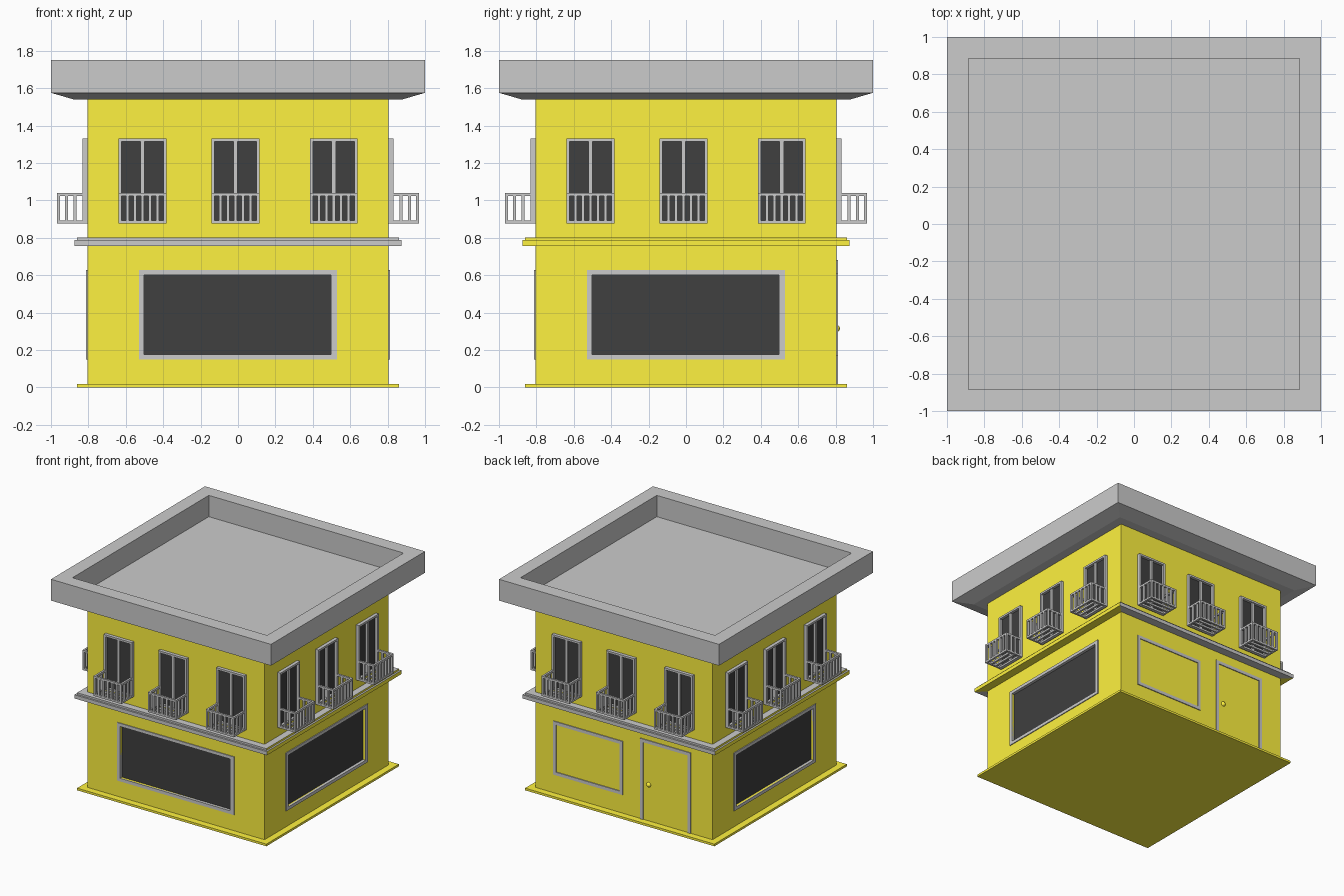
import bpy, bmesh, math
from mathutils import Matrix, Vector

if "Cube" in bpy.data.objects:
    bpy.data.objects.remove(bpy.data.objects["Cube"])


def material(name, rgb):
    m = bpy.data.materials.new(name)
    m.diffuse_color = (*rgb, 1)
    m.use_nodes = True
    m.node_tree.nodes["Principled BSDF"].inputs["Base Color"].default_value = m.diffuse_color
    return m


YELLOW = material("yellow_paint", (1.0, 0.89, 0.05))
BLACK = material("dark_glass", (0.05, 0.05, 0.05))
GREY = material("grey_trim", (0.8, 0.8, 0.8))
WALL = 0.805


def finish(name, bm, *mats):
    bmesh.ops.recalc_face_normals(bm, faces=bm.faces)
    me = bpy.data.meshes.new(name)
    bm.to_mesh(me)
    bm.free()
    for m in mats:
        me.materials.append(m)
    ob = bpy.data.objects.new(name, me)
    bpy.context.collection.objects.link(ob)
    return ob


def boxes(name, items, mat, side=0):
    """Boxes (u0, u1, depth0, depth1, z0, z1) on a facade; side counts quarter turns from the front."""
    bm = bmesh.new()
    for u0, u1, d0, d1, z0, z1 in items:
        lo, hi = Vector((u0, -d1, z0)), Vector((u1, -d0, z1))
        size = hi - lo
        bmesh.ops.create_cube(bm, size=1, matrix=Matrix.Translation((lo + hi) / 2) @ Matrix.Diagonal((*size, 1)))
    bm.transform(Matrix.Rotation(side * math.pi / 2, 4, 'Z'))
    return finish(name, bm, mat)


def square_rings(name, profile, *mats):
    """Square lathe: (half width, z) profile points, capped at both ends."""
    bm = bmesh.new()
    rings = [[bm.verts.new((x * r, y * r, z)) for x, y in ((-1, -1), (1, -1), (1, 1), (-1, 1))]
             for r, z in profile]
    for a, b in zip(rings, rings[1:]):
        for i in range(4):
            j = (i + 1) % 4
            bm.faces.new((a[i], a[j], b[j], b[i]))
    bm.faces.new(rings[0][::-1])
    bm.faces.new(rings[-1])
    return finish(name, bm, *mats)


def frame(u0, u1, z0, z1, l, r, b, t, d0, d1):
    """Four bars around an opening with border widths left, right, bottom, top."""
    return [(u0, u0 + l, d0, d1, z0, z1), (u1 - r, u1, d0, d1, z0, z1),
            (u0 + l, u1 - r, d0, d1, z1 - t, z1)] + (
            [(u0 + l, u1 - r, d0, d1, z0, z0 + b)] if b else [])


# Walls, base plate and parapet roof
walls = square_rings("walls", [(WALL, 0.01), (WALL, 1.56)], YELLOW)
square_rings("base_plate", [(0.86, 0), (0.86, 0.018)], YELLOW)
square_rings("roof", [(0.88, 1.54), (1, 1.575), (1, 1.75), (0.885, 1.75), (0.885, 1.575)])

# Stepped band between the floors, painted yellow on the two sides
band = square_rings("floor_band", [(0.8, 0.757), (0.875, 0.757), (0.875, 0.787), (0.86, 0.787),
                                   (0.86, 0.802), (0.8, 0.802)], GREY, YELLOW)
for p in band.data.polygons:
    if abs(p.center.x) > 0.5 and p.normal.z < 0.5:
        p.material_index = 1

# Ground floor openings: (side, name, u0, u1, z0, z1, left, right, bottom, top border)
openings = [(s, n + "_window", -0.53, 0.53, 0.15, 0.627, 0.027, 0.033, 0.026, 0.026)
            for s, n in ((0, "front"), (1, "right"), (3, "left"))]
openings += [(2, "back_window", -0.64, -0.01, 0.17, 0.61, 0.026, 0.026, 0.026, 0.026),
             (2, "door", 0.15, 0.61, 0.018, 0.68, 0.026, 0.026, 0, 0.026)]
for s, n, u0, u1, z0, z1, l, r, b, t in openings:
    hole = (u0 + l, u1 - r, 0.78, 0.9, z0 + b, z1 - t)
    cutter = boxes(n + "_cutter", [hole], YELLOW, s)
    cutter.hide_render = True
    cutter.hide_set(True)
    cut = walls.modifiers.new(n, 'BOOLEAN')
    cut.operation, cut.solver, cut.object = 'DIFFERENCE', 'EXACT', cutter
    boxes(n + "_frame", frame(u0, u1, z0, z1, l, r, b, t, 0.785, 0.812), GREY, s)
    boxes(n + "_pane", [(u0 + l, u1 - r, 0.778, 0.788, z0 + b, z1 - t)], BLACK, s)

# Door knob
bm = bmesh.new()
bmesh.ops.create_uvsphere(bm, u_segments=16, v_segments=10, radius=0.02,
                          matrix=Matrix.Translation((-0.225, 0.803, 0.315)))
knob = finish("door_knob", bm, YELLOW)
knob.data.shade_smooth()

# Upper floor balcony doors with railings, three per facade
W, Z0, Z1, RAIL, OUT, BAR = 0.128, 0.877, 1.33, 1.04, 0.967, 0.016
for s, n in enumerate(("front", "right", "back", "left")):
    for k, c in enumerate((-0.51, -0.014, 0.512)):
        tag = f"{n}_balcony_{k + 1}"
        u0, u1 = c - W, c + W
        boxes(tag + "_pane", [(u0 + 0.01, u1 - 0.01, 0.8, 0.81, Z0, Z1 - 0.01)], BLACK, s)
        boxes(tag + "_door_frame", frame(u0, u1, Z0, Z1, BAR, BAR, BAR, BAR, 0.8, 0.832)
              + [(c - 0.011, c + 0.011, 0.8, 0.825, Z0 + BAR, Z1 - BAR)], GREY, s)
        bars = []
        # top and bottom rails
        for z in (Z0, RAIL - BAR):
            bars.append((u0, u1, OUT - BAR, OUT, z, z + BAR))
            for u in (u0, u1 - BAR):
                bars.append((u, u + BAR, 0.83, OUT - BAR, z, z + BAR))
        # front balusters
        for i in range(7):
            u = u0 + i * (2 * W - BAR) / 6
            bars.append((u, u + BAR, OUT - BAR, OUT, Z0 + BAR, RAIL - BAR))
        # side balusters and floor slats
        for d in (0.864, 0.908):
            for u in (u0, u1 - BAR):
                bars.append((u, u + BAR, d, d + BAR, Z0 + BAR, RAIL - BAR))
            bars.append((u0 + BAR, u1 - BAR, d, d + BAR, Z0, Z0 + BAR))
        boxes(tag + "_railing", bars, GREY, s)
